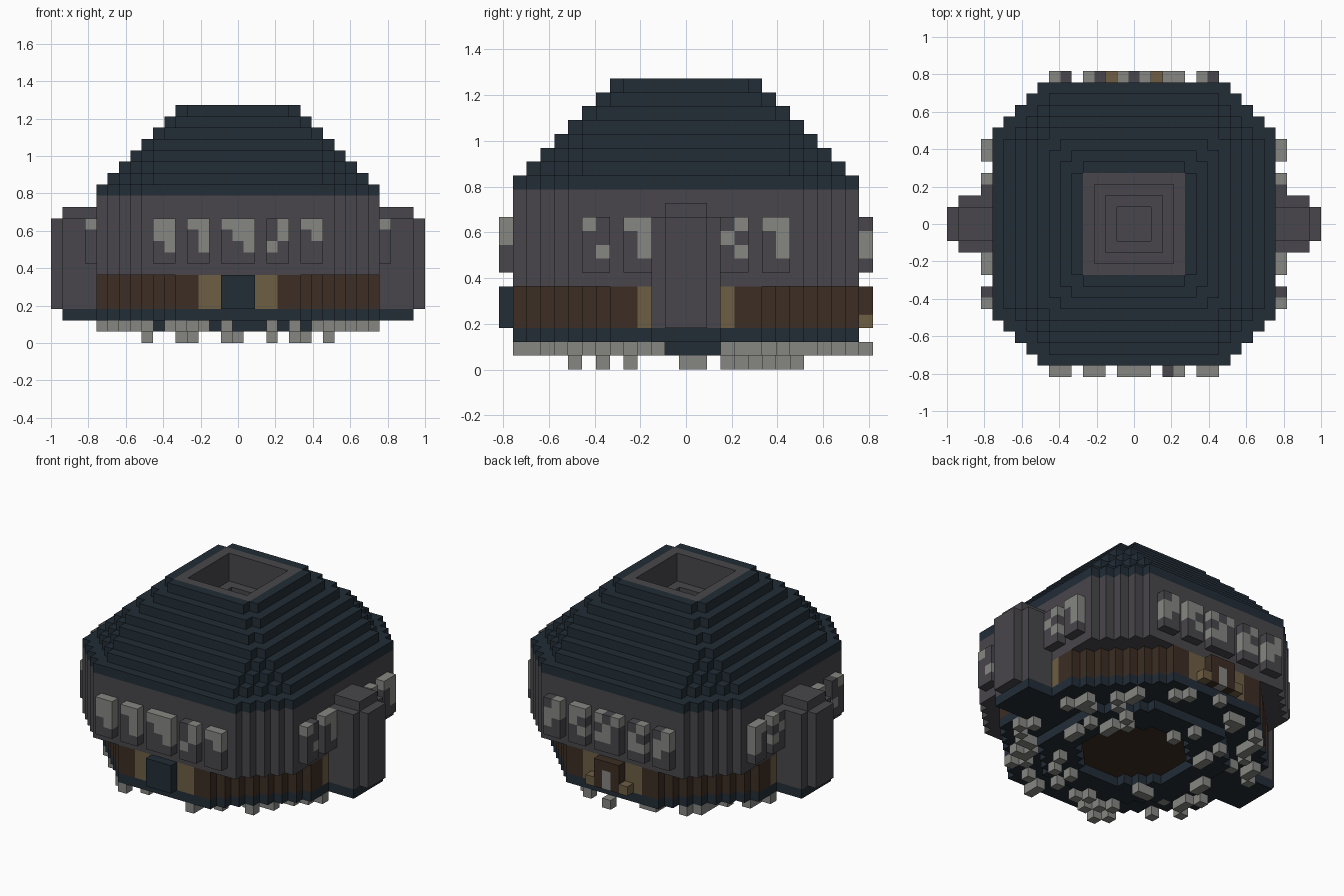
import bpy, bmesh, random
from itertools import product

random.seed(4)
U = 2 / 33  # edge length of one building block

cube = bpy.data.objects.get("Cube")
if cube:
    bpy.data.objects.remove(cube, do_unlink=True)


def material(name, r, g, b):
    m = bpy.data.materials.new(name)
    m.use_nodes = True
    m.diffuse_color = (r, g, b, 1)
    m.node_tree.nodes["Principled BSDF"].inputs["Base Color"].default_value = (r, g, b, 1)
    return m


SLATE = material("dark_slate", 0.016, 0.026, 0.037)
STONE = material("dark_stone", 0.065, 0.061, 0.069)
PALE = material("pale_stone", 0.24, 0.24, 0.225)
WOOD = material("dark_wood", 0.045, 0.027, 0.017)
TAN = material("tan_wood", 0.156, 0.112, 0.058)

DIRS = [(1, 0, 0), (-1, 0, 0), (0, 1, 0), (0, -1, 0), (0, 0, 1), (0, 0, -1)]


def build(name, cells):
    """Mesh the outer skin of a dict {(i, j, k): material}."""
    bm = bmesh.new()
    verts = {}
    mats = list(dict.fromkeys(cells.values()))

    def corner(p):
        if p not in verts:
            verts[p] = bm.verts.new(((p[0] - 0.5) * U, (p[1] - 0.5) * U, p[2] * U))
        return verts[p]

    for c, mat in cells.items():
        for d in DIRS:
            if tuple(a + b for a, b in zip(c, d)) in cells:
                continue
            axis = [abs(n) for n in d].index(1)
            u, v = (axis + 1) % 3, (axis + 2) % 3
            ring = [(0, 0), (1, 0), (1, 1), (0, 1)]
            if d[axis] < 0:
                ring.reverse()
            quad = []
            for a, b in ring:
                p = list(c)
                p[axis] += d[axis] > 0
                p[u] += a
                p[v] += b
                quad.append(corner(tuple(p)))
            bm.faces.new(quad).material_index = mats.index(mat)
    mesh = bpy.data.meshes.new(name)
    bm.to_mesh(mesh)
    bm.free()
    for m in mats:
        mesh.materials.append(m)
    ob = bpy.data.objects.new(name, mesh)
    bpy.context.collection.objects.link(ob)
    return ob


def octagon(r, chamfer):
    """Square of half width r with stepped corners."""
    span = range(-r, r + 1)
    return {(i, j) for i, j in product(span, span) if abs(i) + abs(j) <= 2 * r - chamfer}


def layers(plan, lo, hi, mat):
    return {(i, j, k): mat for (i, j) in plan for k in range(lo, hi + 1)}


def box(xs, ys, lo, hi, mat):
    return layers(set(product(xs, ys)), lo, hi, mat)


# Base: slate ring below a slate slab, wooden floor in the middle
slab, ring, floor = octagon(12, 7), octagon(8, 4), octagon(5, 3)
base = layers(slab - floor, 2, 2, SLATE)
base.update(layers(floor, 2, 2, WOOD))
base.update(layers(ring - floor, 1, 1, SLATE))
build("base", base)

# Lower wooden wall with tan posts beside the middle of each side
walls = {}
for (i, j, k) in layers(slab, 3, 5, WOOD):
    post = max(abs(i), abs(j)) == 12 and min(abs(i), abs(j)) in (2, 3)
    walls[i, j, k] = TAN if post else WOOD
build("wooden_wall", walls)

# Overhanging stone storey
build("stone_storey", layers(octagon(12, 4), 6, 12, STONE))

# Stepped roof with a stone-lined vent
roof = {}
for n, chamfer in enumerate([4, 4, 3, 2, 1, 1, 1, 1]):
    roof.update(layers(octagon(12 - n, chamfer), 13 + n, 13 + n, SLATE))
vent_radius = {20: 3, 19: 3, 18: 3, 17: 2, 16: 1}
for (i, j, k) in list(roof):
    reach, r = max(abs(i), abs(j)), vent_radius.get(k, 0)
    if r and reach <= r:
        del roof[i, j, k]
    elif reach <= 4:
        roof[i, j, k] = STONE
build("roof", roof)

# Side buttresses
for side, name in ((1, "left_buttress"), (-1, "right_buttress")):
    body = [13 * side, 14 * side, 15 * side]
    cells = box(body, range(-2, 3), 2, 2, SLATE)
    cells.update(box(body, range(-2, 3), 3, 10, STONE))
    cells.update(box(body, range(-1, 2), 11, 11, STONE))
    cells.update(box([16 * side], range(-1, 2), 3, 10, STONE))
    build(name, cells)

# Projecting panels with pale patches: start column -> rows from the top
FRONT = {-7: "11 11 01 00", -4: "11 01 01 00", -1: "111 011 001 000",
         3: "01 01 10 00", 6: "11 01 00 00"}
BACK = {-7: "10 11 01 00", -4: "10 01 11 00", -1: "101 010 011 000",
        3: "11 01 10 00", 6: "10 11 01 00"}
SIDE = {-7: "10 00 01 00", -4: "11 01 01 00", 3: "01 10 01 00", 6: "11 01 01 00"}


def panels(name, patterns, place):
    cells = {}
    for start, rows in patterns.items():
        for down, row in enumerate(rows.split()):
            for n, mark in enumerate(row):
                cells[(*place(start + n), 10 - down)] = PALE if mark == "1" else STONE
    build(name, cells)


panels("front_panels", FRONT, lambda a: (a, -13))
panels("back_panels", BACK, lambda a: (a, 13))
panels("left_panels", SIDE, lambda a: (13, a))
panels("right_panels", SIDE, lambda a: (-13, a))

# Front slate door, back wooden porch with pale door, lamps and step
build("front_door", box(range(-1, 2), [-13], 3, 5, SLATE))
porch = box(range(-1, 2), [13], 3, 5, WOOD)
porch.update(box([0], [13], 3, 4, PALE))
porch.update(box([-2, 2], [13], 3, 3, TAN))
build("back_porch", porch)
build("back_step", box([0], [13], 1, 1, PALE))

# Foundation stones scattered under the slab
stones = {}
outer = sorted(slab - ring)
FRONT_COLS = [*range(-11, -6), -5, -4, -3, -1, 3, *range(8, 12)]
SIDE_COLS = [*range(-11, -7), -6, -5, -3, -2, *range(3, 7), *range(8, 13)]
for cols, axis in ((FRONT_COLS, 1), (SIDE_COLS, 0)):
    for side, chance in ((-1 if axis else 1, 0.85), (1 if axis else -1, 0.6)):
        for a in cols:
            spots = [c for c in outer if c[1 - axis] == a and c[axis] * side > 2]
            if spots and random.random() < chance:
                stones[(*random.choice(spots), 1)] = PALE

# Lowest stones, hanging below the ring
XS = {-8, -5, -4, -3, -1, 0, 3, 5, 6, 8}
YS = {-8, -6, -4, -1, 0, 1, 3, 4, 5, 6, 7, 8}
low = sorted((i, j) for i, j in ring - floor if i in XS and j in YS)
for i, j in random.sample(low, 22):
    stones[i, j, 0] = PALE
build("foundation_stones", stones)
